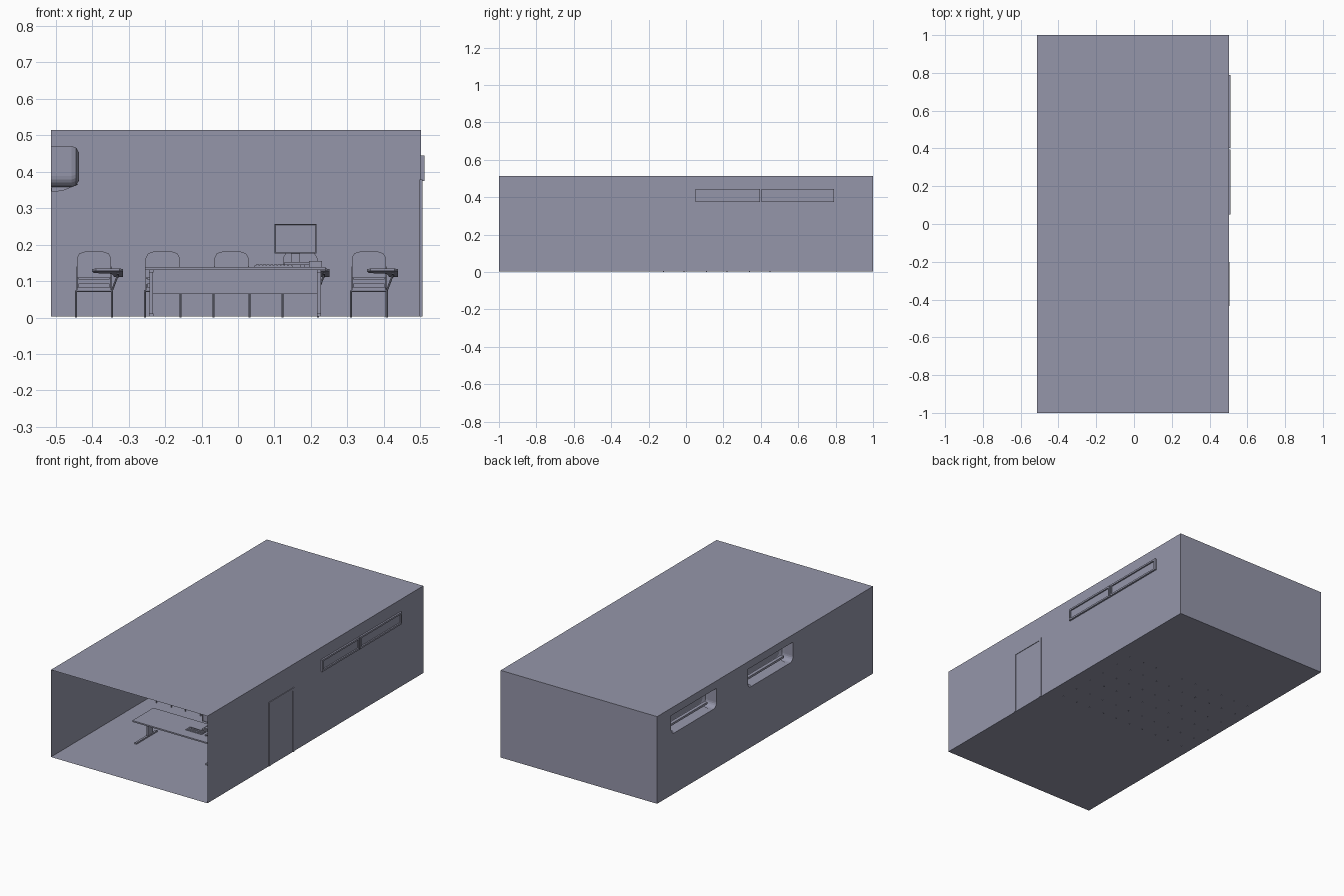
import bpy, bmesh, math
from mathutils import Vector, Matrix

if "Cube" in bpy.data.objects:
    bpy.data.objects.remove(bpy.data.objects["Cube"])

L, R, Y, H, F = -0.513, 0.502, 1.0, 0.514, 0.003   # room limits and floor level

grey = bpy.data.materials.new("blue_grey")
grey.diffuse_color = (0.30, 0.305, 0.40, 1)
grey.use_nodes = True
grey.node_tree.nodes["Principled BSDF"].inputs["Base Color"].default_value = grey.diffuse_color


def finish(name, bm):
    bmesh.ops.recalc_face_normals(bm, faces=bm.faces)
    me = bpy.data.meshes.new(name)
    bm.to_mesh(me)
    bm.free()
    me.materials.append(grey)
    ob = bpy.data.objects.new(name, me)
    bpy.context.collection.objects.link(ob)
    return ob


def box(bm, x0, x1, y0, y1, z0, z1):
    m = Matrix.Translation(((x0 + x1) / 2, (y0 + y1) / 2, (z0 + z1) / 2))
    m = m @ Matrix.Diagonal((x1 - x0, y1 - y0, z1 - z0, 1))
    bmesh.ops.create_cube(bm, size=1, matrix=m)


def boxes(name, *dims):
    bm = bmesh.new()
    for d in dims:
        box(bm, *d)
    return finish(name, bm)


def tube(bm, a, b, r=0.0028, n=8):
    a, b = Vector(a), Vector(b)
    d = b - a
    m = Matrix.Translation((a + b) / 2) @ d.to_track_quat('Z', 'Y').to_matrix().to_4x4()
    bmesh.ops.create_cone(bm, cap_ends=True, segments=n, radius1=r, radius2=r,
                          depth=d.length, matrix=m)


def loft(bm, rings, cap_first=True):
    vs = [[bm.verts.new(p) for p in ring] for ring in rings]
    n = len(vs[0])
    for a, b in zip(vs, vs[1:]):
        for i in range(n):
            bm.faces.new((a[i], a[(i + 1) % n], b[(i + 1) % n], b[i]))
    bm.faces.new(vs[-1])
    if cap_first:
        bm.faces.new(vs[0])


def plane(name, pts):
    bm = bmesh.new()
    bm.faces.new([bm.verts.new(p) for p in pts])
    return finish(name, bm)


# Room shell, open at the front
plane("floor", [(L, -Y, F), (R, -Y, F), (R, Y, F), (L, Y, F)])
plane("ceiling", [(L, -Y, H), (R, -Y, H), (R, Y, H), (L, Y, H)])
plane("back_wall", [(L, Y, F), (R, Y, F), (R, Y, H), (L, Y, H)])
plane("right_wall", [(R, -Y, F), (R, Y, F), (R, Y, H), (R, -Y, H)])


# Air conditioner outline in the wall plane, rounded at the bottom corners
def ac_outline(x, yc, inset=0.0):
    hw, top, bot, r = 0.21 - inset, 0.47 - inset, 0.358 + inset, 0.03
    pts = [(x, yc + hw, top), (x, yc - hw, top)]
    for k in range(6):
        a = math.pi + k * math.pi / 10
        pts.append((x, yc - hw + r + r * math.cos(a), bot + r + r * math.sin(a)))
    for k in range(6):
        a = 1.5 * math.pi + k * math.pi / 10
        pts.append((x, yc + hw - r + r * math.cos(a), bot + r + r * math.sin(a)))
    return pts


AC_Y = (0.66, -0.05)

# Left wall with the two openings behind the units
bm = bmesh.new()
loops = [[(L, -Y, F), (L, Y, F), (L, Y, H), (L, -Y, H)]] + [ac_outline(L, c) for c in AC_Y]
for pts in loops:
    vs = [bm.verts.new(p) for p in pts]
    for i, v in enumerate(vs):
        bm.edges.new((v, vs[(i + 1) % len(vs)]))
bmesh.ops.triangle_fill(bm, use_beauty=True, edges=bm.edges[:], normal=(1, 0, 0))
finish("left_wall", bm)

for i, c in enumerate(AC_Y):
    # Housing, open towards the wall
    bm = bmesh.new()
    loft(bm, [ac_outline(L, c), ac_outline(L + 0.057, c), ac_outline(L + 0.069, c, 0.004),
              ac_outline(L + 0.077, c, 0.018)], cap_first=False)
    finish(f"air_conditioner_housing_{i}", bm)
    # Louvre underneath
    prof = [(0.001, 0.345), (0.03, 0.347), (0.055, 0.357), (0.074, 0.364),
            (0.07, 0.37), (0.03, 0.362), (0.001, 0.357)]
    bm = bmesh.new()
    loft(bm, [[(L + x, c + s * 0.17, z) for x, z in prof] for s in (-1, 1)])
    finish(f"air_conditioner_louvre_{i}", bm)
    boxes(f"air_conditioner_inner_bar_{i}",
          (L + 0.03, L + 0.05, c - 0.17, c + 0.17, 0.385, 0.397))


# Frames on the right wall: two high windows and a door
def frame(name, y0, y1, z0, z1, w, x0, x1, sill=True):
    d = [(x0, x1, y0, y0 + w, z0, z1), (x0, x1, y1 - w, y1, z0, z1),
         (x0, x1, y0 + w, y1 - w, z1 - w, z1)]
    if sill:
        d.append((x0, x1, y0 + w, y1 - w, z0, z0 + w))
    boxes(name, *d)


for i, (y0, y1) in enumerate([(0.05, 0.395), (0.403, 0.79)]):
    frame(f"window_frame_{i}", y0, y1, 0.374, 0.444, 0.010, R - 0.003, R + 0.010)
    boxes(f"window_pane_{i}", (R - 0.001, R + 0.002, y0 + 0.01, y1 - 0.01, 0.384, 0.434))
frame("door_frame", -0.433, -0.20, F, 0.378, 0.014, R - 0.004, R + 0.004, False)
boxes("door", (R - 0.002, R + 0.001, -0.419, -0.214, F, 0.364))

# Teacher's desk
boxes("desk_top", (-0.255, 0.24, -0.615, -0.42, 0.131, 0.139))
boxes("desk_front_panel", (-0.235, 0.22, -0.462, -0.455, 0.065, 0.131))
for side, x in (("left", -0.238), ("right", 0.222)):
    boxes(f"desk_{side}_leg",
          (x - 0.006, x + 0.006, -0.61, -0.415, F, 0.011),
          (x - 0.005, x + 0.005, -0.50, -0.455, 0.011, 0.125),
          (x - 0.006, x + 0.006, -0.60, -0.43, 0.123, 0.131))

# Computer on the desk
bm = bmesh.new()
box(bm, 0.10, 0.215, -0.475, -0.463, 0.176, 0.256)
front = min(bm.faces, key=lambda f: f.calc_center_median().y)
bmesh.ops.inset_region(bm, faces=[front], thickness=0.004)
bmesh.ops.translate(bm, verts=front.verts[:], vec=(0, 0.002, 0))
finish("monitor", bm)
boxes("monitor_stand", (0.145, 0.17, -0.463, -0.453, 0.15, 0.21),
      (0.128, 0.195, -0.495, -0.44, 0.146, 0.152),
      (0.115, 0.20, -0.50, -0.435, 0.139, 0.146))
boxes("desk_phone", (0.195, 0.23, -0.52, -0.46, 0.139, 0.155))
bm = bmesh.new()
box(bm, 0.045, 0.15, -0.55, -0.51, 0.139, 0.143)
for r in range(4):
    for k in range(10):
        x, y = 0.049 + k * 0.0099, -0.547 + r * 0.009
        box(bm, x, x + 0.008, y, y + 0.007, 0.143, 0.145)
finish("keyboard", bm)
boxes("mouse", (0.172, 0.182, -0.55, -0.532, 0.139, 0.145))

# Writing-arm chair: seat, backrest, frame and tablet in local coordinates
bm = bmesh.new()
box(bm, -0.046, 0.046, -0.005, 0.095, 0.076, 0.084)
box(bm, -0.044, 0.044, 0.104, 0.108, 0.092, 0.106)
back = [(0.047, 0.108), (0.047, 0.163), (0.040, 0.176), (0.018, 0.183)]
back = back + [(-x, z) for x, z in reversed(back)]
loft(bm, [[(x, y, z) for x, z in back] for y in (0.099, 0.105)])
for s in (-1, 1):
    x = s * 0.049
    tube(bm, (x, 0, 0), (x, 0, 0.073))
    tube(bm, (x, 0.11, 0), (x, 0.105, 0.073))
    tube(bm, (x, -0.002, 0.073), (x, 0.107, 0.073))
    tube(bm, (x * 0.92, 0.106, 0.073), (x * 0.92, 0.107, 0.14))
tube(bm, (-0.049, 0, 0.073), (0.049, 0, 0.073))
tube(bm, (-0.049, 0.105, 0.073), (0.049, 0.105, 0.073))
tube(bm, (0.049, 0.04, 0.073), (0.066, 0.03, 0.118))
tube(bm, (0.066, 0.08, 0.112), (0.066, -0.02, 0.122))
tablet = [(-0.005, -0.05), (0.005, -0.06), (0.07, -0.06), (0.08, -0.05), (0.08, 0.085),
          (0.056, 0.085), (0.05, 0.02), (0.04, 0.0), (0.0, -0.005)]
loft(bm, [[(x, y, z - 0.12 * y) for x, y in tablet] for z in (0.121, 0.127)])
chair = finish("chair", bm)

# Three rows of five chairs
for row in range(3):
    for col in range(5):
        ob = chair if row == col == 0 else chair.copy()
        if ob is not chair:
            bpy.context.collection.objects.link(ob)
        ob.name = f"chair_{row}_{col}"
        ob.location = (-0.395 + col * 0.1885, -0.12 + row * 0.23, 0)
